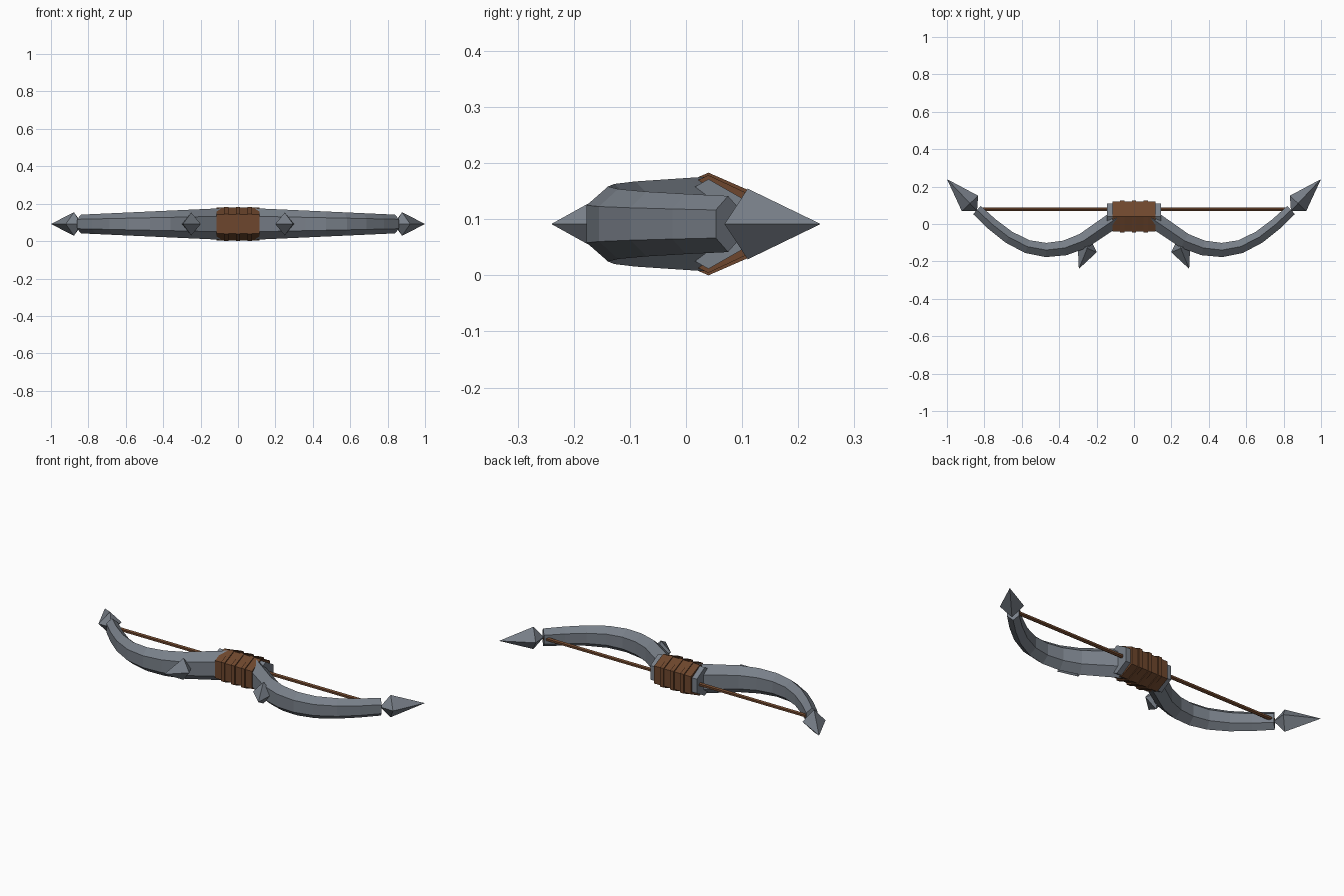
import bpy, bmesh, math
from mathutils import Vector, Matrix

if "Cube" in bpy.data.objects:
    bpy.data.objects.remove(bpy.data.objects["Cube"])

ZC = 0.0915  # height of the bow's centre plane


def material(name, color):
    m = bpy.data.materials.new(name)
    m.diffuse_color = (*color, 1)
    m.use_nodes = True
    m.node_tree.nodes["Principled BSDF"].inputs["Base Color"].default_value = m.diffuse_color
    return m


STEEL = material("grey_steel", (0.19, 0.215, 0.25))
LEATHER = material("brown_leather", (0.155, 0.062, 0.026))


def finish(name, bm, mat):
    bmesh.ops.recalc_face_normals(bm, faces=bm.faces)
    me = bpy.data.meshes.new(name)
    bm.to_mesh(me)
    bm.free()
    me.materials.append(mat)
    ob = bpy.data.objects.new(name, me)
    bpy.context.collection.objects.link(ob)
    return ob


def sweep(name, path, mat, shoulder=0.5):
    """Hexagonal bar along (x, y, half_height, half_width) stations."""
    bm = bmesh.new()
    pts = [Vector(p[:2]) for p in path]
    rings = []
    for i, (x, y, h, w) in enumerate(path):
        t = (pts[min(i + 1, len(pts) - 1)] - pts[max(i - 1, 0)]).normalized()
        n = Vector((-t.y, t.x))
        s = h * shoulder
        section = [(0, h), (w, s), (w, -s), (0, -h), (-w, -s), (-w, s)]
        rings.append([bm.verts.new((x + n.x * a, y + n.y * a, ZC + b)) for a, b in section])
    for r0, r1 in zip(rings, rings[1:]):
        for k in range(6):
            j = (k + 1) % 6
            bm.faces.new((r0[k], r0[j], r1[j], r1[k]))
    bm.faces.new(rings[0])
    bm.faces.new(rings[-1])
    return finish(name, bm, mat)


def bar(name, x0, x1, y, h, w, mat, shoulder=0.5):
    return sweep(name, [(x0, y, h, w), (x1, y, h, w)], mat, shoulder)


def spike(name, centre, apex, back, w, h, mat):
    """Four-sided double-ended point lying in the centre plane."""
    bm = bmesh.new()
    c, a = Vector((*centre, ZC)), Vector((*apex, ZC))
    d = (a - c).normalized()
    n = Vector((-d.y, d.x, 0))
    up = Vector((0, 0, h))
    ring = [bm.verts.new(c + o) for o in (n * w, up, -n * w, -up)]
    for end in (a, c - d * back):
        e = bm.verts.new(end)
        for k in range(4):
            bm.faces.new((ring[k], ring[(k + 1) % 4], e))
    return finish(name, bm, mat)


# Centre line of one limb, smoothed from a few control points
ctrl = [(0.07, 0.046), (0.13, 0.006), (0.27, -0.09), (0.37, -0.128), (0.47, -0.139),
        (0.57, -0.121), (0.67, -0.07), (0.76, 0.0), (0.84, 0.075)]

for side, s in (("right", 1), ("left", -1)):
    limb = []
    for i, (x, y) in enumerate(ctrl):
        f = i / (len(ctrl) - 1)
        h = 0.085 + (0.05 - 0.085) * (x - 0.07) / 0.77
        limb.append((s * x, y, h, 0.046 - 0.016 * f))
    sweep(side + "_limb", limb, STEEL)
    # pointed tip and forward spike
    spike(side + "_tip", (s * 0.877, 0.11), (s * 1.0, 0.24), 0.055, 0.06, 0.063, STEEL)
    spike(side + "_spike", (s * 0.25, -0.13), (s * 0.295, -0.24), 0.05, 0.055, 0.061, STEEL)

# Central steel core, leather grip with raised bands, and string
bar("core", -0.145, 0.145, 0.04, 0.08, 0.07, STEEL)
bar("grip", -0.115, 0.115, 0.04, 0.087, 0.08, LEATHER, 0.57)
for i in (-1, 0, 1):
    bar("grip_band", i * 0.063 - 0.011, i * 0.063 + 0.011, 0.04, 0.0915, 0.086, LEATHER, 0.59)
bar("string", -0.83, 0.83, 0.08, 0.011, 0.0095, LEATHER)
